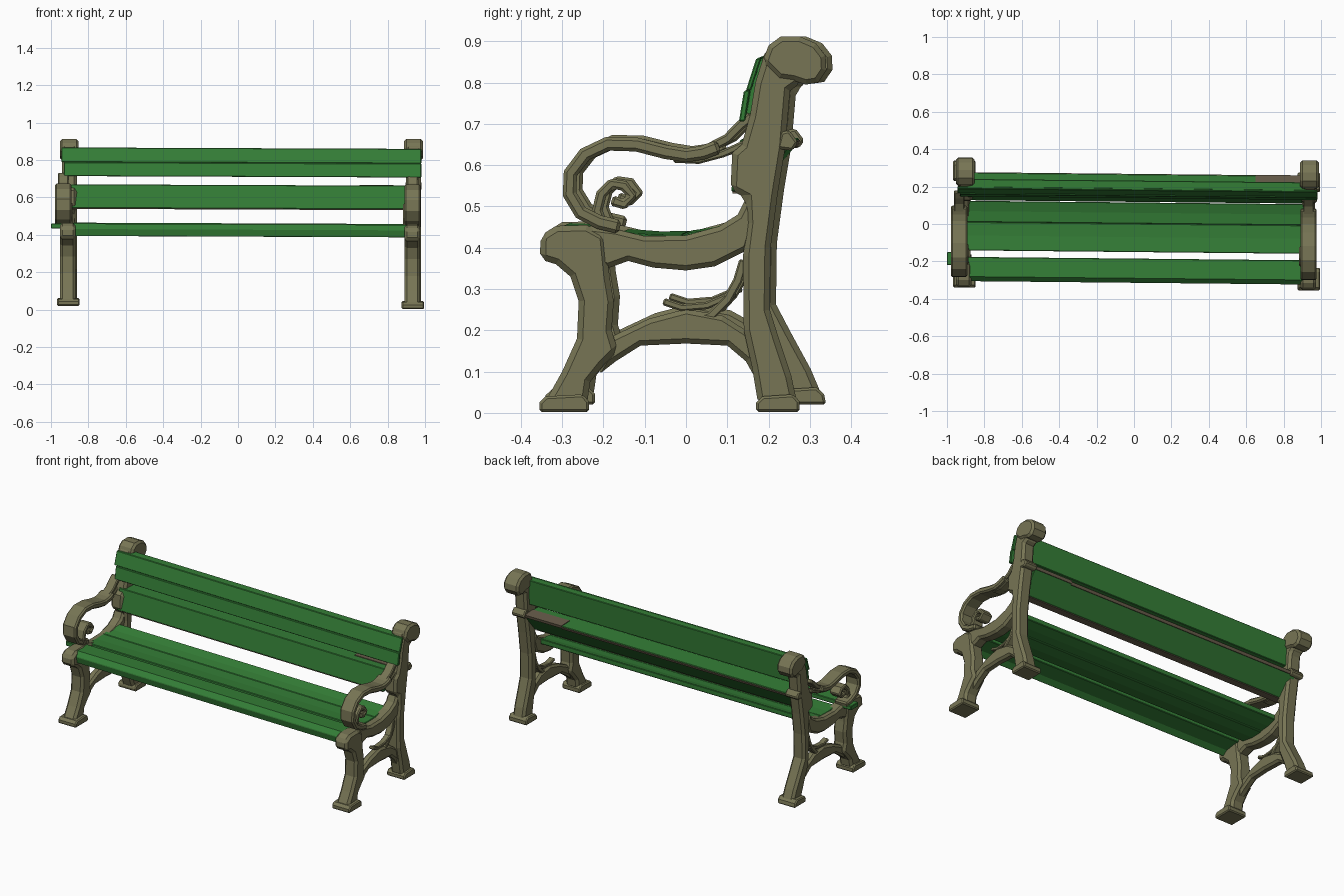
import bpy, bmesh, math


def material(name, rgb):
    m = bpy.data.materials.new(name)
    m.diffuse_color = (*rgb, 1)
    return m


IRON = material("olive iron", (0.185, 0.178, 0.09))
GREEN = material("green paint", (0.034, 0.207, 0.037))
BROWN = material("bare wood", (0.14, 0.11, 0.07))


def finish(name, bm, mat, bevel=0.0):
    bmesh.ops.recalc_face_normals(bm, faces=bm.faces)
    me = bpy.data.meshes.new(name)
    bm.to_mesh(me)
    bm.free()
    me.materials.append(mat)
    ob = bpy.data.objects.new(name, me)
    bpy.context.collection.objects.link(ob)
    if bevel:
        mod = ob.modifiers.new("bevel", 'BEVEL')
        mod.width, mod.segments = bevel, 1
        mod.limit_method, mod.angle_limit = 'ANGLE', math.radians(50)
    return ob


def prism(name, pts, x0, x1, move, mat, bevel):
    # side-view outline extruded along x; move(x, y, z) places each corner
    bm = bmesh.new()
    rings = [[bm.verts.new((x, *move(x, y, z))) for y, z in pts] for x in (x0, x1)]
    n = len(pts)
    bm.faces.new(rings[0])
    bm.faces.new(rings[1])
    for i in range(n):
        j = (i + 1) % n
        bm.faces.new((rings[0][i], rings[0][j], rings[1][j], rings[1][i]))
    return finish(name, bm, mat, bevel)


def warp(side, y, z):
    # the left frame stands slightly further back and its rear leg splays more
    if side < 0:
        if y > 0:
            y += 0.05 * max(0, 0.25 - z) / 0.25
        y += 0.015
        z = 0.018 + z * 0.98
    return y, z


def plate(name, pts, cx, half, side, bevel=0.012):
    return prism(name, pts, cx - half, cx + half,
                 lambda x, y, z: warp(side, y, z), IRON, bevel)


def strap(name, path, cx, half, thick, side, bevel=0.008):
    # flat iron ribbon following a side-view centreline
    a, b = [], []
    for i, (y, z) in enumerate(path):
        p, q = path[max(i - 1, 0)], path[min(i + 1, len(path) - 1)]
        dy, dz = q[0] - p[0], q[1] - p[1]
        d = math.hypot(dy, dz)
        oy, oz = -dz / d * thick / 2, dy / d * thick / 2
        a.append((y + oy, z + oz))
        b.append((y - oy, z - oz))
    return plate(name, a + b[::-1], cx, half, side, bevel)


def slat(name, pts, x0, x1, mat=GREEN, bevel=0.003):
    # board along x, following the slight skew of the bench
    return prism(name, pts, x0, x1,
                 lambda x, y, z: (y - 0.01 * x, z - 0.004 * x), mat, bevel)


POST = [(0.175, 0.02), (0.27, 0.02), (0.255, 0.09), (0.225, 0.18), (0.203, 0.25),
        (0.205, 0.4), (0.222, 0.53), (0.24, 0.64), (0.252, 0.78), (0.28, 0.80),
        (0.27, 0.89), (0.225, 0.9), (0.19, 0.87), (0.168, 0.8), (0.155, 0.72),
        (0.135, 0.65), (0.112, 0.63), (0.108, 0.54), (0.145, 0.52), (0.148, 0.46),
        (0.138, 0.38), (0.14, 0.2), (0.16, 0.11)]
SCROLL = [(0.185, 0.85), (0.2, 0.89), (0.23, 0.912), (0.275, 0.912), (0.315, 0.895),
          (0.338, 0.865), (0.34, 0.83), (0.32, 0.8), (0.29, 0.795), (0.26, 0.805),
          (0.225, 0.81)]
FRONT_LEG = [(-0.345, 0.02), (-0.24, 0.02), (-0.232, 0.075), (-0.2, 0.115),
             (-0.165, 0.15), (-0.18, 0.2), (-0.175, 0.27), (-0.185, 0.33),
             (-0.195, 0.43), (-0.24, 0.455), (-0.315, 0.453), (-0.352, 0.43),
             (-0.354, 0.372), (-0.315, 0.36), (-0.28, 0.33), (-0.26, 0.27),
             (-0.264, 0.18), (-0.3, 0.1)]
ARCH = [(-0.215, 0.09), (-0.17, 0.125), (-0.11, 0.163), (0.0, 0.168), (0.1, 0.163),
        (0.145, 0.125), (0.17, 0.08), (0.18, 0.17), (0.145, 0.2), (0.09, 0.235),
        (0.0, 0.252), (-0.09, 0.228), (-0.18, 0.185)]
RAIL = [(-0.24, 0.37), (-0.19, 0.35), (-0.14, 0.368), (-0.08, 0.352), (0.0, 0.345),
        (0.07, 0.355), (0.15, 0.395), (0.17, 0.46), (0.15, 0.53), (0.125, 0.48),
        (0.08, 0.452), (0.0, 0.43), (-0.1, 0.428), (-0.17, 0.445), (-0.25, 0.455)]
ARM = [(0.08, 0.645), (0.04, 0.63), (0.0, 0.624), (-0.05, 0.632), (-0.12, 0.65),
       (-0.19, 0.652), (-0.245, 0.626), (-0.28, 0.58), (-0.282, 0.53),
       (-0.255, 0.485), (-0.21, 0.462), (-0.16, 0.45)]
ARM_TAIL = [(0.16, 0.72), (0.13, 0.695), (0.1, 0.664), (0.05, 0.638)]
ARM_BRACE = [(0.15, 0.655), (0.09, 0.628), (0.03, 0.612), (-0.03, 0.615)]
CURL = [(-0.2, 0.45), (-0.215, 0.49), (-0.205, 0.53), (-0.18, 0.555), (-0.15, 0.55),
        (-0.13, 0.525), (-0.15, 0.505), (-0.18, 0.515)]
UNDER_CURL = [(0.14, 0.37), (0.125, 0.32), (0.1, 0.275), (0.06, 0.235), (0.01, 0.215)]
UNDER_TWIG = [(-0.055, 0.27), (-0.01, 0.255), (0.05, 0.26), (0.12, 0.29)]

# cast iron end frames: (side, label, leg x, post x, arm x, foot x)
for side, label, leg, post, arm, foot in (
        (1, "right", 0.932, 0.938, 0.933, 0.935),
        (-1, "left", -0.91, -0.902, -0.935, -0.907)):
    plate(label + "_back_post", POST, post, 0.04, side, 0.014)
    plate(label + "_post_scroll", SCROLL, post, 0.05, side)
    plate(label + "_front_leg", FRONT_LEG, leg, 0.042, side, 0.014)
    plate(label + "_arch", ARCH, leg, 0.025, side)
    plate(label + "_seat_rail", RAIL, leg, 0.035, side)
    strap(label + "_armrest", ARM, arm, 0.044, 0.034, side)
    strap(label + "_arm_tail", ARM_TAIL, arm, 0.028, 0.024, side, 0.005)
    strap(label + "_arm_curl", CURL, arm + 0.015 * -side, 0.035, 0.026, side)
    strap(label + "_arm_brace", ARM_BRACE, arm, 0.025, 0.018, side, 0.004)
    strap(label + "_under_curl", UNDER_CURL, leg, 0.02, 0.022, side, 0.004)
    strap(label + "_under_twig", UNDER_TWIG, leg, 0.018, 0.018, side, 0.004)
    # feet pads
    for name, y0, y1 in (("front", -0.355, -0.235), ("back", 0.17, 0.275)):
        plate(f"{label}_{name}_foot",
              [(y0, 0.002), (y1, 0.002), (y1, 0.028), (y1 - 0.015, 0.045),
               (y0 + 0.015, 0.04), (y0, 0.025)], foot, 0.06, side, 0.006)
    # rear lug behind the post
    plate(label + "_rear_lug", [(0.22, 0.64), (0.258, 0.635), (0.272, 0.655),
                                (0.25, 0.685), (0.23, 0.68)], post, 0.042, side, 0.006)

# backrest: two thin front boards lapping the posts, with a thick backing between
slat("back_slat_top", [(0.155, 0.785), (0.18, 0.863), (0.192, 0.863), (0.167, 0.785)],
     -0.945, 0.98)
slat("back_slat_upper", [(0.138, 0.71), (0.15, 0.784), (0.165, 0.786), (0.153, 0.71)],
     -0.93, 0.98)
slat("back_board_backing", [(0.15, 0.71), (0.163, 0.785), (0.187, 0.862),
                            (0.232, 0.862), (0.222, 0.71)], -0.89, 0.92)
# middle backrest board: wedge with a wide top ledge
slat("back_slat_middle", [(0.118, 0.54), (0.14, 0.666), (0.266, 0.662), (0.262, 0.65),
                          (0.17, 0.54)], -0.9, 0.9)
slat("middle_slat_underside", [(0.122, 0.535), (0.122, 0.541), (0.165, 0.541),
                               (0.165, 0.535)], -0.89, 0.89, BROWN, 0)
# bare wood patch on the ledge and its rear edge
slat("ledge_bare_patch", [(0.19, 0.658), (0.19, 0.668), (0.269, 0.665), (0.265, 0.648)],
     0.65, 0.9, BROWN, 0)
slat("ledge_bare_edge", [(0.25, 0.645), (0.262, 0.658), (0.268, 0.657), (0.262, 0.642)],
     -0.89, 0.65, BROWN, 0)

# seat boards
slat("seat_slat_front", [(-0.305, 0.388), (-0.315, 0.43), (-0.29, 0.456),
                         (-0.185, 0.452), (-0.185, 0.425), (-0.275, 0.412)],
     -0.93, 0.92)
slat("seat_slat_middle", [(-0.15, 0.415), (-0.15, 0.442), (-0.07, 0.436), (0.002, 0.437),
                          (0.002, 0.405), (-0.07, 0.402)], -0.91, 0.92)
slat("seat_slat_back", [(0.002, 0.41), (0.002, 0.438), (0.06, 0.446), (0.115, 0.462),
                        (0.115, 0.432), (0.06, 0.415)], -0.91, 0.92)
slat("seat_slat_end", [(-0.23, 0.43), (-0.23, 0.456), (-0.16, 0.456), (-0.16, 0.43)],
     -1.0, -0.9)
